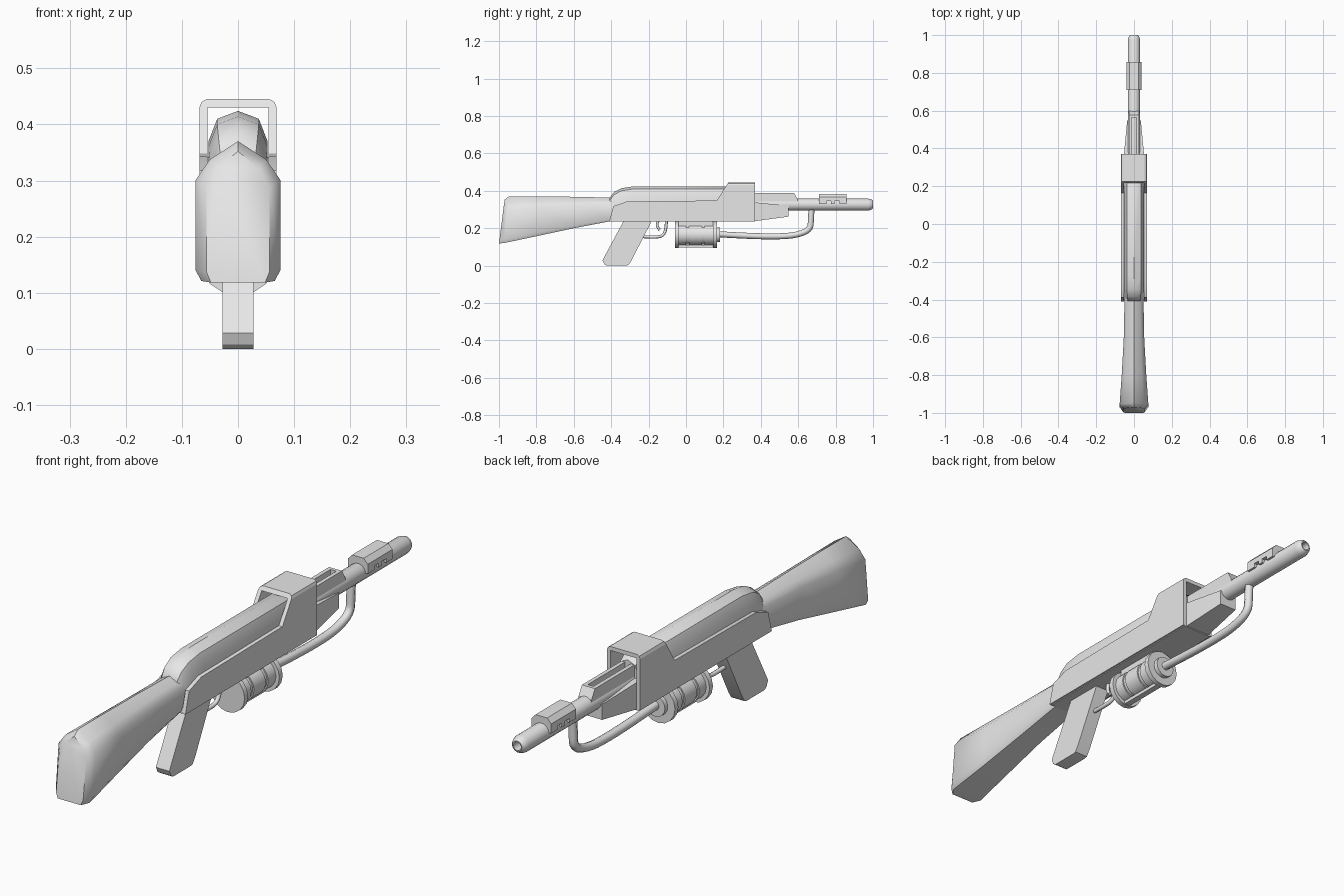
import bpy, bmesh, math

if "Cube" in bpy.data.objects:
    bpy.data.objects.remove(bpy.data.objects["Cube"])

grey = bpy.data.materials.new("plain_grey")
grey.diffuse_color = (0.8, 0.8, 0.8, 1)
grey.use_nodes = True
grey.node_tree.nodes["Principled BSDF"].inputs["Base Color"].default_value = grey.diffuse_color


def finish(name, bm, angle=35):
    bmesh.ops.recalc_face_normals(bm, faces=bm.faces)
    me = bpy.data.meshes.new(name)
    bm.to_mesh(me)
    bm.free()
    me.materials.append(grey)
    me.shade_smooth()
    me.set_sharp_from_angle(angle=math.radians(angle))
    ob = bpy.data.objects.new(name, me)
    bpy.context.collection.objects.link(ob)
    return ob


def loft(name, rings, angle=35, caps=True):
    """Skin a list of equal-length closed rings."""
    bm = bmesh.new()
    vs = [[bm.verts.new(p) for p in r] for r in rings]
    n = len(vs[0])
    for a, b in zip(vs, vs[1:]):
        for i in range(n):
            j = (i + 1) % n
            bm.faces.new((a[i], a[j], b[j], b[i]))
    if caps:
        bm.faces.new(vs[0])
        bm.faces.new(vs[-1])
    return finish(name, bm, angle)


def side_plate(name, pts, x0, x1):
    """Extrude a (y, z) profile across x."""
    return loft(name, [[(x, y, z) for y, z in pts] for x in (x0, x1)], 20)


def bar(name, pts, y0, y1):
    """Extrude an (x, z) section along y."""
    return loft(name, [[(x, y, z) for x, z in pts] for y in (y0, y1)], 20)


def rect(x0, x1, z0, z1):
    return [(x0, z0), (x1, z0), (x1, z1), (x0, z1)]


def lathe(name, prof, zc, n=14):
    """Turn a (y, radius) profile about a line along y."""
    return loft(name, [[(r * math.cos(2 * math.pi * i / n), y, zc + r * math.sin(2 * math.pi * i / n))
                        for i in range(n)] for y, r in prof], 40)


def tube(name, pts, r):
    """Round tube along a smooth (y, z) path."""
    cu = bpy.data.curves.new(name + "_path", 'CURVE')
    cu.dimensions = '3D'
    cu.bevel_depth, cu.bevel_resolution, cu.use_fill_caps = r, 2, True
    sp = cu.splines.new('NURBS')
    sp.points.add(len(pts) - 1)
    for p, (y, z) in zip(sp.points, pts):
        p.co = (0, y, z, 1)
    sp.use_endpoint_u, sp.order_u, sp.resolution_u = True, 3, 4
    tmp = bpy.data.objects.new("tmp", cu)
    bpy.context.collection.objects.link(tmp)
    dg = bpy.context.evaluated_depsgraph_get()
    me = bpy.data.meshes.new_from_object(tmp.evaluated_get(dg))
    bm = bmesh.new()
    bm.from_mesh(me)
    bpy.data.objects.remove(tmp)
    bpy.data.meshes.remove(me)
    finish(name, bm, 50)


def mirrored(half):
    """Complete a right half section, listed top centre to bottom."""
    return half + [(-x, z) for x, z in reversed(half) if x > 0]


# Shoulder stock: y at bottom, y at top, z bottom, z top, half width
stock_half = [(0, 1), (0.66, 0.87), (1, 0.72), (1, 0.08), (0.86, 0)]
rings = []
for yb, yt, zb, zt, w in [(-1, -0.97, 0.118, 0.352, 0.056), (-0.972, -0.947, 0.121, 0.37, 0.076),
                          (-0.8, -0.8, 0.157, 0.37, 0.065), (-0.6, -0.6, 0.2, 0.368, 0.054),
                          (-0.38, -0.38, 0.242, 0.363, 0.05)]:
    rings.append([(x * w, yb + (yt - yb) * t, zb + (zt - zb) * t) for x, t in mirrored(stock_half)])
loft("stock", rings, 45)

# Rounded upper body running under the hood
rings = []
for y, zt, w in [(-0.41, 0.36, 0.045), (-0.385, 0.393, 0.05), (-0.345, 0.414, 0.053),
                 (-0.28, 0.424, 0.053), (0.3, 0.424, 0.053), (0.345, 0.4, 0.045)]:
    half = [(0, zt), (w * 0.7, zt - 0.014), (w, zt - 0.055), (w, 0.245)]
    rings.append([(x, y, z) for x, z in mirrored(half)])
loft("upper_body", rings, 40)

# Side covers, floor and raised hood
cover = [(-0.41, 0.238), (-0.388, 0.318), (-0.315, 0.343), (0.165, 0.348),
         (0.217, 0.43), (0.37, 0.43), (0.37, 0.238)]
for s, side in ((1, "right"), (-1, "left")):
    side_plate("cover_" + side, cover, s * 0.054, s * 0.069)
bar("cover_floor", rect(-0.062, 0.062, 0.235, 0.255), -0.405, 0.37)
side_plate_top = [(-0.069, 0.43), (-0.065, 0.44), (-0.056, 0.445), (0.056, 0.445), (0.065, 0.44), (0.069, 0.43)]
loft("hood_top", [[(x, (y if y > 0.3 else y + (z - 0.43) * 0.6), z) for x, z in side_plate_top]
                  for y in (0.217, 0.37)], 20)

# Tapered fore-end
loft("fore_end", [[(x, y, z) for x, z in rect(-w, w, z0, z1)]
                  for y, w, z0, z1 in ((0.3, 0.054, 0.238, 0.342), (0.37, 0.053, 0.238, 0.338),
                                       (0.548, 0.036, 0.262, 0.32))], 20)

# Slotted rail above the barrel
rail = [(0.3, 0.32), (0.3, 0.388), (0.578, 0.388), (0.597, 0.355), (0.597, 0.32)]
for s, side in ((1, "right"), (-1, "left")):
    side_plate("rail_" + side, rail, s * 0.012, s * 0.027)
side_plate("rail_end", [(0.565, 0.32), (0.565, 0.388), (0.578, 0.388), (0.597, 0.355), (0.597, 0.32)],
           -0.013, 0.013)

# Barrel with bored muzzle
lathe("barrel", [(0.3, 0.033), (0.975, 0.033), (0.993, 0.027), (1.0, 0.02), (1.0, 0.016), (0.95, 0.016)], 0.326)

# Muzzle sleeve with notched skirts
bar("sleeve_top", [(-0.041, 0.345), (-0.041, 0.366), (-0.024, 0.384), (0.024, 0.384),
                   (0.041, 0.366), (0.041, 0.345)], 0.71, 0.857)
for i, (a, b) in enumerate(((0.71, 0.75), (0.775, 0.795), (0.82, 0.857))):
    bar("sleeve_skirt_%d" % i, rect(-0.041, 0.041, 0.33, 0.346), a, b)

# Pistol grip
side_plate("grip", [(-0.33, 0.245), (-0.185, 0.245), (-0.19, 0.225), (-0.292, 0.027), (-0.308, 0.003),
                    (-0.32, 0), (-0.425, 0), (-0.437, 0.008), (-0.446, 0.028), (-0.438, 0.045)], -0.028, 0.028)

# Trigger and guard
tube("trigger_guard", [(-0.24, 0.155), (-0.18, 0.152), (-0.125, 0.155), (-0.105, 0.195), (-0.105, 0.245)], 0.008)
tube("trigger", [(-0.145, 0.245), (-0.165, 0.215), (-0.14, 0.19)], 0.007)

# Canister with end flanges, bands and nozzle
prof = [(-0.06, 0.068), (-0.06, 0.07), (-0.04, 0.07), (-0.04, 0.056)]
for y in (0.0, 0.085):
    prof += [(y, 0.056), (y, 0.051), (y + 0.015, 0.051), (y + 0.015, 0.056)]
prof += [(0.145, 0.056), (0.145, 0.07), (0.165, 0.07), (0.165, 0.04), (0.182, 0.04), (0.182, 0.018)]
lathe("canister", prof, 0.165, 16)
bar("canister_lower_rod", rect(-0.012, 0.012, 0.098, 0.111), -0.05, 0.155)
bar("canister_mount", rect(-0.03, 0.03, 0.205, 0.24), -0.04, 0.145)

# Feed pipe from canister to barrel
tube("feed_pipe", [(0.17, 0.168), (0.3, 0.16), (0.46, 0.155), (0.58, 0.16), (0.665, 0.19),
                   (0.668, 0.25), (0.672, 0.32)], 0.016)
